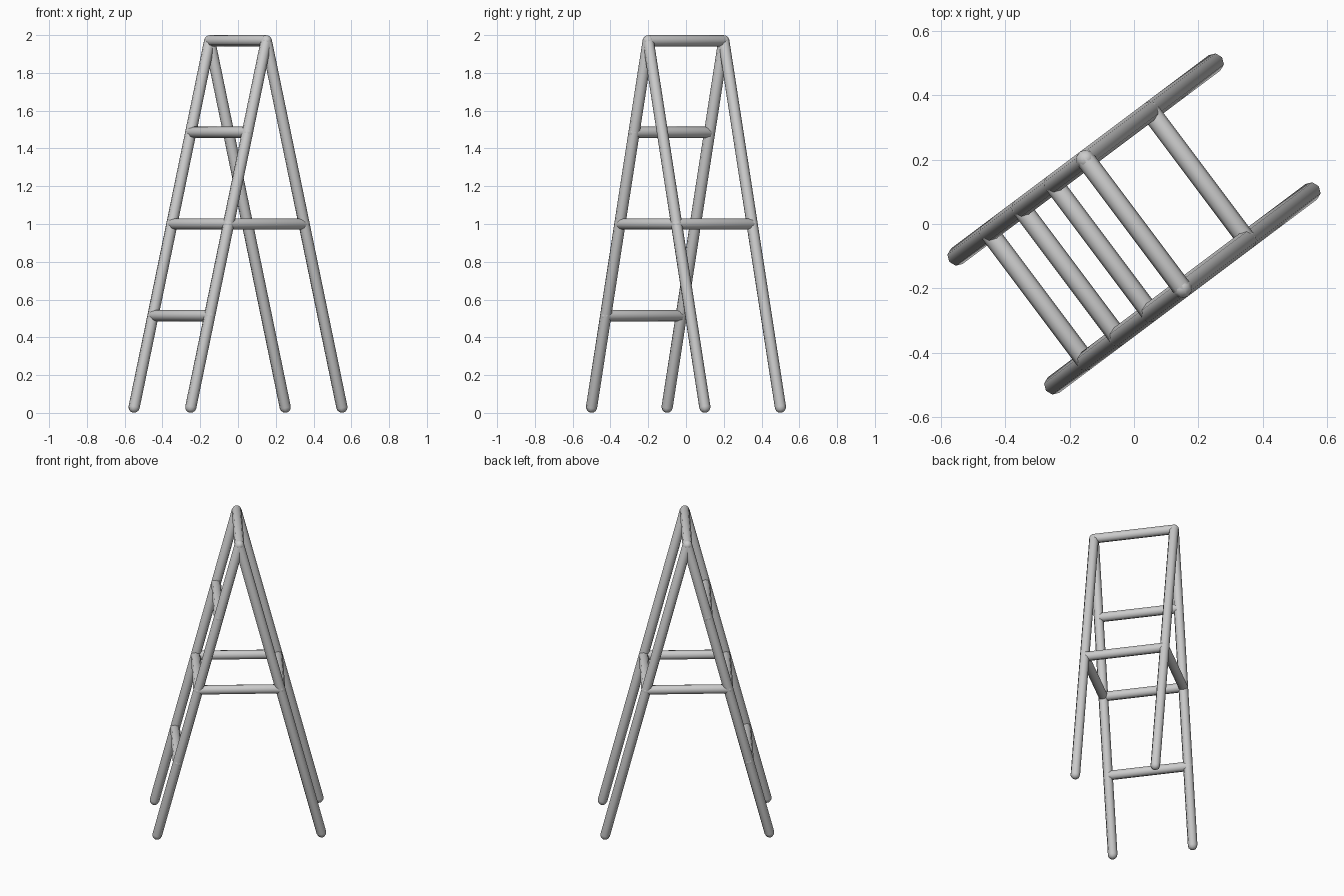
import bpy, bmesh
from math import sin, cos, pi
from mathutils import Vector

if "Cube" in bpy.data.objects:
    bpy.data.objects.remove(bpy.data.objects["Cube"])

R, SIDES = 0.03, 8
TOP, BOTTOM, SPREAD, HALF = 1.97, 0.03, 0.5, 0.25
DEPTH = Vector((0.8, 0.6, 0))     # from climbing side to support side
ACROSS = Vector((0.6, -0.8, 0))   # along the rungs


def tube(name, a, b):
    """Round-ended tube from a to b."""
    bm = bmesh.new()
    length = (b - a).length
    caps = [(-pi / 3, 0), (-pi / 6, 0), (0, 0), (0, length), (pi / 6, length), (pi / 3, length)]
    rings = [[bm.verts.new((R * cos(t) * cos(2 * pi * i / SIDES),
                            R * cos(t) * sin(2 * pi * i / SIDES),
                            z + R * sin(t))) for i in range(SIDES)] for t, z in caps]
    for lo, hi in zip(rings, rings[1:]):
        for i in range(SIDES):
            j = (i + 1) % SIDES
            bm.faces.new((lo[i], lo[j], hi[j], hi[i]))
    for ring, z in ((rings[0][::-1], -R), (rings[-1], length + R)):
        tip = bm.verts.new((0, 0, z))
        for i in range(SIDES):
            bm.faces.new((ring[i], ring[(i + 1) % SIDES], tip))
    for f in bm.faces:
        f.smooth = True
    mesh = bpy.data.meshes.new(name)
    bm.to_mesh(mesh)
    bm.free()
    obj = bpy.data.objects.new(name, mesh)
    obj.location = a
    obj.rotation_euler = (b - a).to_track_quat('Z', 'Y').to_euler()
    bpy.context.collection.objects.link(obj)


def point(side, end, t):
    """Point on a leg: t = 0 at the foot, 1 at the top."""
    return (DEPTH * end * SPREAD * (1 - t) + ACROSS * side * HALF
            + Vector((0, 0, BOTTOM + (TOP - BOTTOM) * t)))


# Four legs and the two level side braces
for side, s in ((-1, "left"), (1, "right")):
    for end, e in ((-1, "front"), (1, "back")):
        tube(f"{e}_leg_{s}", point(side, end, 0), point(side, end, 1))
    tube(f"side_brace_{s}", point(side, -1, 0.5), point(side, 1, 0.5))

# Climbing rungs, top bar and back crossbar
for name, end, t in (("rung_low", -1, 0.25), ("rung_middle", -1, 0.5),
                     ("rung_high", -1, 0.75), ("top_bar", -1, 1), ("back_crossbar", 1, 0.5)):
    tube(name, point(-1, end, t), point(1, end, t))
